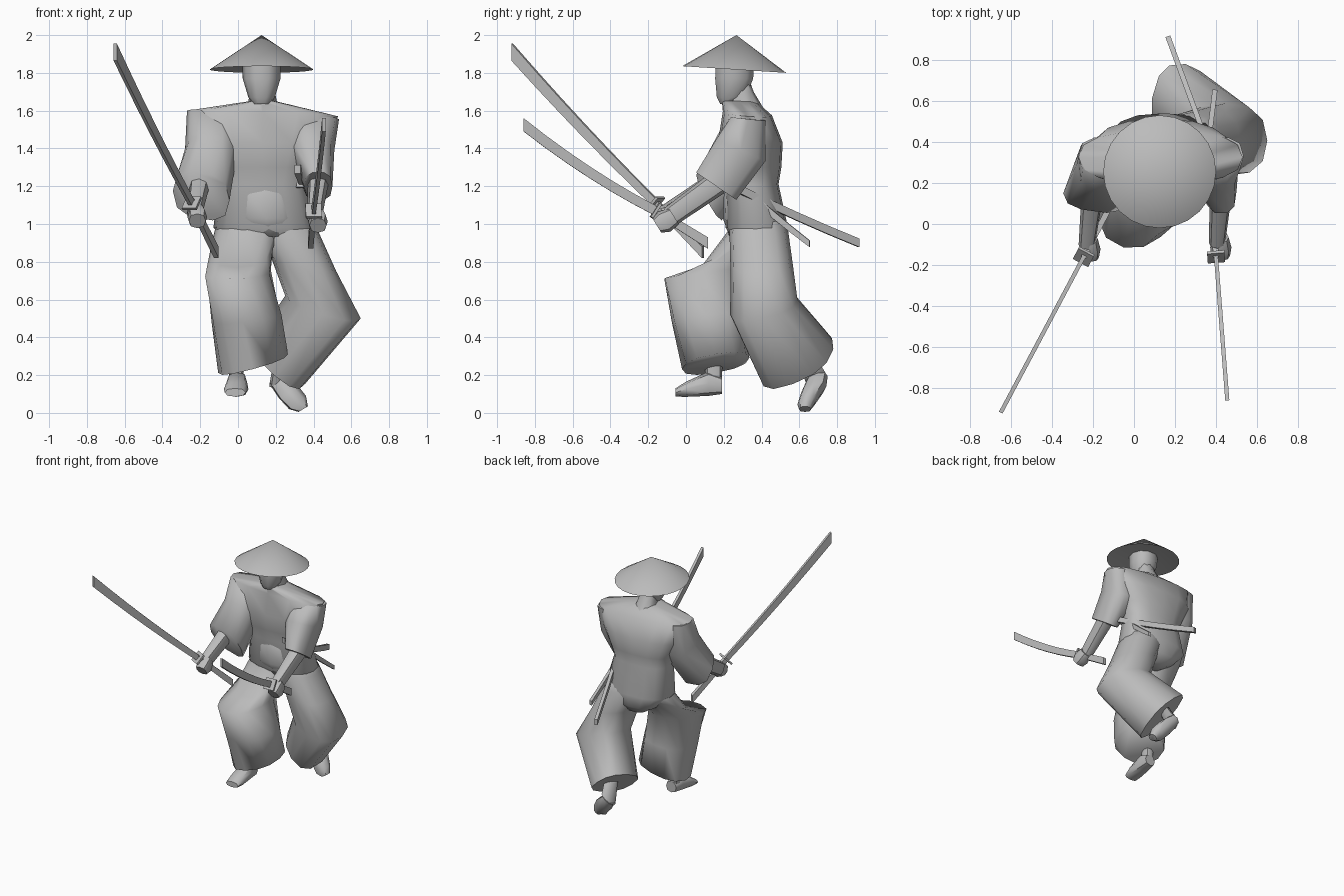
import bpy, bmesh, math
from mathutils import Vector

grey = bpy.data.materials.new("plain grey")
grey.diffuse_color = (0.5, 0.5, 0.5, 1)


def finish(name, bm, angle=50):
    """Turn a bmesh into a shaded object."""
    bmesh.ops.recalc_face_normals(bm, faces=bm.faces[:])
    mesh = bpy.data.meshes.new(name)
    bm.to_mesh(mesh)
    bm.free()
    mesh.materials.append(grey)
    ob = bpy.data.objects.new(name, mesh)
    bpy.context.collection.objects.link(ob)
    bpy.ops.object.select_all(action='DESELECT')
    ob.select_set(True)
    bpy.context.view_layer.objects.active = ob
    if angle:
        bpy.ops.object.shade_smooth_by_angle(angle=math.radians(angle))
    return ob


def loft(name, rings, n=12, power=0.85, angle=50, phase=0.0):
    """Skin rings given as (centre, half axis a, half axis b)."""
    bm = bmesh.new()
    loops = []
    for c, a, b in rings:
        c, a, b = Vector(c), Vector(a), Vector(b)
        loop = []
        for i in range(n):
            t = 2 * math.pi * (i + phase) / n
            u, v = math.cos(t), math.sin(t)
            u = math.copysign(abs(u) ** power, u)
            v = math.copysign(abs(v) ** power, v)
            loop.append(bm.verts.new(c + a * u + b * v))
        loops.append(loop)
    for p, q in zip(loops, loops[1:]):
        for i in range(n):
            j = (i + 1) % n
            bm.faces.new((p[i], p[j], q[j], q[i]))
    bm.faces.new(loops[0])
    bm.faces.new(loops[-1])
    return finish(name, bm, angle)


def level(x, y, z, rx, ry):
    """A horizontal ring."""
    return ((x, y, z), (rx, 0, 0), (0, ry, 0))


def bar(name, p, q, h0, h1, thick, sag=0.0, steps=1):
    """Flat bar from p to q with upright ends, bowed downward by sag."""
    p, q = Vector(p), Vector(q)
    d = q - p
    side = Vector((d.y, -d.x, 0)).normalized() * thick / 2
    rings = []
    for i in range(steps + 1):
        t = i / steps
        c = p + d * t - Vector((0, 0, 4 * sag * t * (1 - t)))
        rings.append((c, side * 1.414, Vector((0, 0, (h0 + (h1 - h0) * t) * 0.707))))
    return loft(name, rings, 4, 1, 0, 0.5)


def plate(name, centre, along, size, thick):
    """Square plate facing a direction."""
    c, d = Vector(centre), Vector(along).normalized()
    s = Vector((d.y, -d.x, 0)).normalized()
    u = s.cross(d)
    k = size * 0.707
    return loft(name, [(c - d * thick / 2, s * k, u * k),
                       (c + d * thick / 2, s * k, u * k)], 4, 1, 0, 0.5)


# Straw hat, tilted slightly back, with a hollow underside
bm = bmesh.new()
rim = []
for i in range(24):
    t = 2 * math.pi * i / 24
    y = math.sin(t) * 0.275
    rim.append(bm.verts.new((0.125 + math.cos(t) * 0.275, 0.255 + y, 1.818 - y * 0.064)))
top = bm.verts.new((0.125, 0.267, 2.0))
inner = bm.verts.new((0.125, 0.262, 1.86))
for i in range(24):
    j = (i + 1) % 24
    bm.faces.new((rim[i], rim[j], top))
    bm.faces.new((rim[j], rim[i], inner))
finish("straw_hat", bm)

# Head and neck
loft("head", [level(0.125, 0.22, 1.635, 0.045, 0.04),
              level(0.125, 0.24, 1.67, 0.07, 0.08),
              level(0.125, 0.255, 1.77, 0.1, 0.105),
              level(0.125, 0.26, 1.87, 0.1, 0.105)], 10)
loft("neck", [level(0.13, 0.33, 1.58, 0.09, 0.1),
              level(0.13, 0.295, 1.7, 0.065, 0.063),
              level(0.13, 0.27, 1.78, 0.06, 0.06)], 8)

# Robe body with wide square shoulders
loft("robe", [level(0.13, 0.28, 1.65, 0.07, 0.09),
              ((0.13, 0.325, 1.585), (0.4, 0, -0.015), (0, 0.13, -0.01)),
              level(0.13, 0.34, 1.43, 0.335, 0.172),
              level(0.13, 0.345, 1.3, 0.27, 0.16),
              level(0.13, 0.35, 1.21, 0.235, 0.14),
              level(0.145, 0.375, 0.98, 0.275, 0.165),
              level(0.15, 0.4, 0.88, 0.18, 0.12),
              level(0.15, 0.4, 0.82, 0.08, 0.07)], 16, 0.8, 80)

# Rounded front fold of the robe
loft("robe_front_fold", [level(0.13, 0.31, 1.32, 0.05, 0.05),
                         level(0.14, 0.3, 1.15, 0.16, 0.1),
                         level(0.15, 0.3, 1.03, 0.18, 0.105),
                         level(0.17, 0.31, 0.935, 0.08, 0.08)], 12, 0.95, 80)

# Wide trouser legs: one stepping forward, one bent outward and back
loft("front_trouser_leg", [
    ((0.07, 0.38, 1.1), (0.12, 0, 0), (0, 0.1, 0)),
    ((0.05, 0.37, 0.98), (0.17, 0, 0), (0, 0.15, 0.02)),
    ((0.02, 0.28, 0.87), (0.165, -0.03, 0), (0.03, 0.2, 0.1)),
    ((0.0, 0.11, 0.74), (0.165, -0.04, 0), (0.05, 0.225, 0.03)),
    ((0.045, 0.125, 0.5), (0.185, -0.02, 0.02), (0.02, 0.2, 0.02)),
    ((0.08, 0.157, 0.262), (0.185, 0, 0.05), (0, 0.178, 0.03))], 12, 0.85, 85)
loft("back_trouser_leg", [
    ((0.24, 0.385, 1.1), (0.11, 0, 0), (0, 0.1, 0)),
    ((0.265, 0.385, 0.97), (0.165, 0, -0.02), (0, 0.155, 0)),
    ((0.35, 0.4, 0.78), (0.17, 0, -0.03), (0, 0.165, 0.01)),
    ((0.45, 0.412, 0.56), (0.2, -0.005, -0.06), (0, 0.178, 0.04)),
    ((0.222, 0.592, 0.268), (0.133, -0.025, -0.115), (0.03, 0.188, 0.07))],
    12, 0.82, 75)

# Feet
loft("front_ankle", [level(-0.01, 0.15, 0.36, 0.04, 0.045),
                     level(-0.01, 0.145, 0.15, 0.038, 0.045)], 8)
loft("front_foot", [
    ((0.0, 0.19, 0.145), (0.045, 0, 0), (0, 0, 0.045)),
    ((-0.005, 0.12, 0.155), (0.055, 0, 0), (0, 0, 0.065)),
    ((-0.01, 0.0, 0.125), (0.065, 0, 0), (0, 0, 0.04)),
    ((-0.015, -0.055, 0.108), (0.055, 0, 0), (0, 0, 0.022))], 8)
loft("back_ankle", [
    ((0.23, 0.62, 0.32), (0.04, 0, 0.03), (0, 0.05, 0)),
    ((0.21, 0.69, 0.18), (0.045, 0, 0.04), (0, 0.055, 0.02))], 8)
loft("back_foot", [
    ((0.2, 0.695, 0.185), (0.035, 0, 0.03), (0, 0.055, 0.01)),
    ((0.26, 0.675, 0.12), (0.045, 0, 0.04), (0, 0.068, 0.02)),
    ((0.315, 0.64, 0.055), (0.045, 0, 0.035), (0, 0.05, 0.01)),
    ((0.345, 0.63, 0.02), (0.025, 0, 0.015), (0, 0.032, 0))], 8)

# Sleeves
loft("right_sleeve", [
    ((-0.14, 0.33, 1.59), (0.13, 0, -0.01), (0, 0.095, -0.01)),
    ((-0.14, 0.29, 1.4), (0.14, 0, 0), (0, 0.135, -0.06)),
    ((-0.195, 0.13, 1.15), (0.15, -0.02, -0.025), (0, 0.07, -0.125))], 10, 0.75, 75)
loft("left_sleeve", [
    ((0.41, 0.33, 1.56), (0.125, 0, -0.005), (0, 0.095, -0.01)),
    ((0.39, 0.29, 1.39), (0.12, 0, 0), (0, 0.135, -0.06)),
    ((0.425, 0.16, 1.2), (0.075, 0, 0), (0, 0.11, -0.075))], 10, 0.75, 75)

# Forearms, fists and drawn swords: elbow, wrist, pommel, guard, tip, height, bow
arms = [
    ("right", (-0.2, 0.17, 1.22), (-0.23, -0.1, 1.05),
     (-0.115, 0.09, 0.85), (-0.245, -0.16, 1.11), (-0.65, -0.92, 1.91), 0.09, 0.015),
    ("left", (0.425, 0.17, 1.22), (0.405, -0.09, 1.035),
     (0.385, 0.115, 0.9), (0.4, -0.16, 1.07), (0.455, -0.86, 1.525), 0.07, 0.024)]
for side, elbow, wrist, pommel, guard, tip, height, sag in arms:
    e, w, p, g = Vector(elbow), Vector(wrist), Vector(pommel), Vector(guard)
    up = Vector((0, -0.53, 0.85))
    loft(side + "_forearm", [(e, (0.055, 0, 0), up * 0.065),
                             (w, (0.04, 0, 0), up * 0.055)], 8)
    f = w.lerp(g, 0.35) + Vector((0.02, 0, -0.035))
    loft(side + "_fist", [(f + Vector((0, 0.05, 0.03)), (0.038, 0, 0), up * 0.05),
                          (f, (0.052, 0, 0), up * 0.062),
                          (f + Vector((0, -0.04, -0.02)), (0.045, 0, 0), up * 0.045)], 8)
    bar(side + "_sword_grip", p, g, 0.06, 0.05, 0.028)
    plate(side + "_sword_guard", g, Vector(tip) - g, 0.085, 0.015)
    bar(side + "_sword_blade", g, tip, 0.055, height, 0.02, sag, 6)

# Scabbards tucked at the hip
bar("long_scabbard", (0.41, 0.25, 1.2), (0.165, 0.915, 0.9), 0.045, 0.045, 0.025, 0.008, 4)
bar("short_scabbard", (0.345, 0.25, 1.235), (0.395, 0.655, 0.895), 0.05, 0.035, 0.025, 0.008, 4)
bar("short_sword_grip", (0.315, 0.13, 1.29), (0.345, 0.25, 1.22), 0.045, 0.045, 0.035)
plate("short_sword_guard", (0.345, 0.25, 1.22), (0.03, 0.4, -0.34), 0.07, 0.012)
